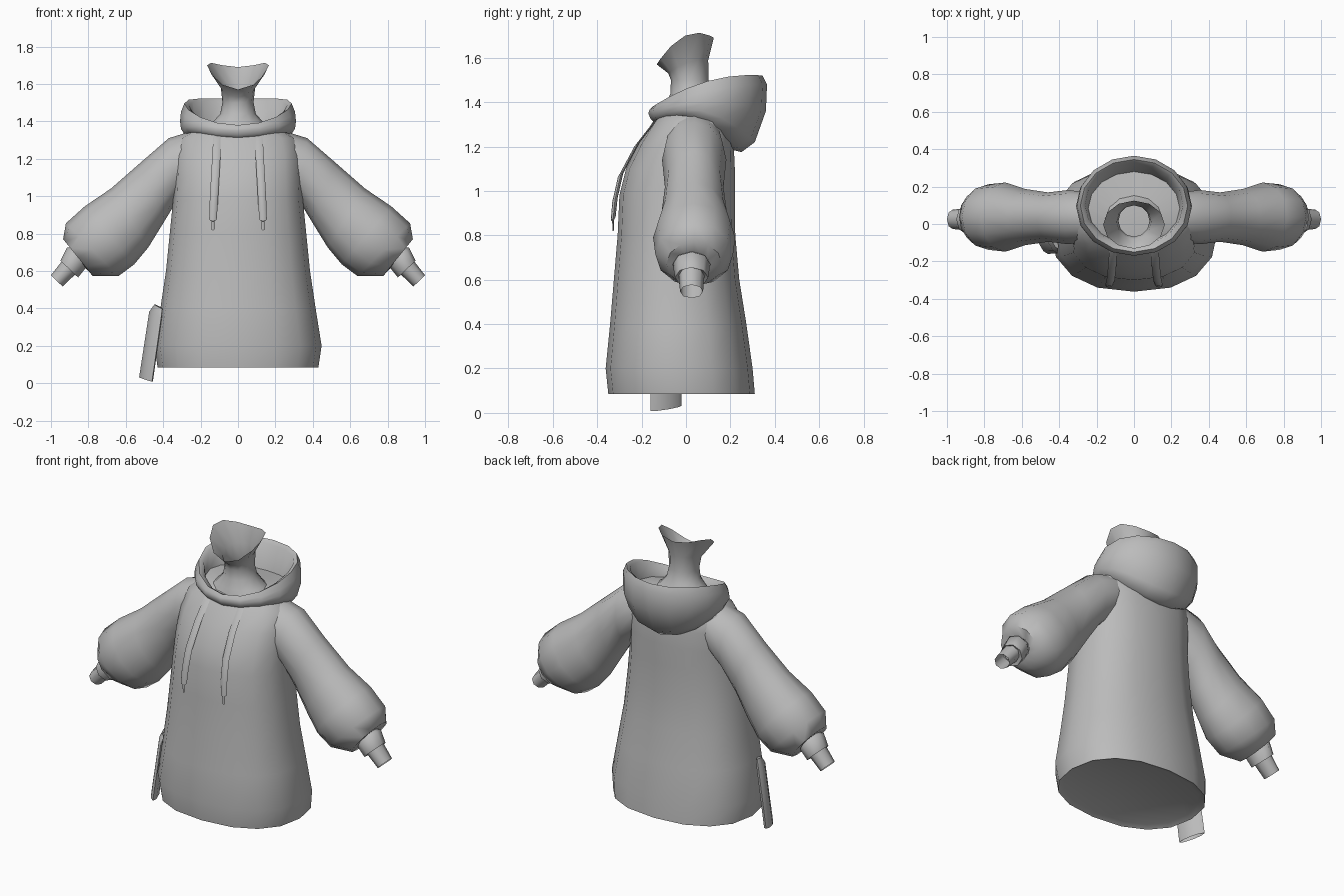
import bpy, bmesh, math
from mathutils import Vector

grey = bpy.data.materials.new("soft grey")
grey.diffuse_color = (0.5, 0.5, 0.5, 1)


def loft(name, rings, cap_start=False, cap_end=False, angle=60):
    """Skin a list of equal-length point rings."""
    bm = bmesh.new()
    rows = [[bm.verts.new(p) for p in r] for r in rings]
    n = len(rows[0])
    for a, b in zip(rows, rows[1:]):
        for i in range(n):
            j = (i + 1) % n
            bm.faces.new((a[i], a[j], b[j], b[i]))
    if cap_start:
        bm.faces.new(rows[0][::-1])
    if cap_end:
        bm.faces.new(rows[-1])
    bmesh.ops.recalc_face_normals(bm, faces=bm.faces)
    me = bpy.data.meshes.new(name)
    bm.to_mesh(me)
    bm.free()
    me.materials.append(grey)
    ob = bpy.data.objects.new(name, me)
    bpy.context.collection.objects.link(ob)
    bpy.ops.object.select_all(action='DESELECT')
    ob.select_set(True)
    bpy.context.view_layer.objects.active = ob
    bpy.ops.object.shade_smooth_by_angle(angle=math.radians(angle))
    return ob


def hoop(rx, y0, y1, zf, zs=None, zb=None, n=16, power=1.0):
    """Ring around z whose height differs at the front, sides and back."""
    zs = zf if zs is None else zs
    zb = zf if zb is None else zb
    pts = []
    for i in range(n):
        t = 2 * math.pi * i / n - math.pi / 2
        c, s = math.cos(t), math.sin(t)
        z = zs + (zb - zf) / 2 * s + ((zb + zf) / 2 - zs) * s * s
        x = math.copysign(abs(c) ** power, c) * rx
        y = (y0 + y1) / 2 + math.copysign(abs(s) ** power, s) * (y1 - y0) / 2
        pts.append((x, y, z))
    return pts


def oval(centre, u, v, n):
    return [Vector(centre) + Vector(u) * math.cos(2 * math.pi * i / n)
            + Vector(v) * math.sin(2 * math.pi * i / n) for i in range(n)]


# Body: half width, front y, back y, height
body = [(0.40, -0.32, 0.27, 0.10), (0.43, -0.35, 0.31, 0.085),
        (0.447, -0.362, 0.30, 0.20), (0.415, -0.342, 0.272, 0.40),
        (0.385, -0.325, 0.24, 0.60), (0.365, -0.308, 0.222, 0.80),
        (0.347, -0.30, 0.22, 0.98), (0.343, -0.27, 0.22, 1.10),
        (0.338, -0.215, 0.215, 1.21), (0.315, -0.15, 0.20, 1.31),
        (0.23, -0.11, 0.16, 1.36)]
loft("hoodie_body", [hoop(*r, power=0.86) for r in body], cap_start=True)

# Hood lying open around the neck
hood = [(0.22, -0.11, 0.19, 1.31, 1.31, 1.19), (0.285, -0.14, 0.25, 1.305, 1.33, 1.175),
        (0.305, -0.16, 0.31, 1.325, 1.36, 1.22), (0.31, -0.17, 0.36, 1.35, 1.40, 1.36),
        (0.305, -0.165, 0.365, 1.365, 1.45, 1.48), (0.287, -0.15, 0.345, 1.38, 1.495, 1.52),
        (0.262, -0.12, 0.325, 1.36, 1.485, 1.50), (0.245, -0.11, 0.28, 1.345, 1.38, 1.36),
        (0.12, -0.09, 0.14, 1.36, 1.38, 1.38)]
loft("hood", [hoop(*r) for r in hood])

# Neck with a flared open top
neck = [(0.19, -0.10, 0.17, 1.35), (0.14, -0.09, 0.145, 1.39), (0.095, -0.07, 0.115, 1.44),
        (0.083, -0.068, 0.102, 1.50), (0.092, -0.08, 0.10, 1.53, 1.58, 1.59),
        (0.165, -0.132, 0.125, 1.57, 1.70, 1.69)]
loft("neck", [hoop(*r, n=12) for r in neck])

# Sleeve parts: upper x, z, lower x, z, depth
sleeve = [(0.24, 1.35, 0.25, 1.05, 0.13), (0.37, 1.31, 0.33, 0.97, 0.145),
          (0.52, 1.18, 0.40, 0.855, 0.132), (0.68, 1.04, 0.48, 0.725, 0.15),
          (0.82, 0.945, 0.555, 0.635, 0.185), (0.92, 0.855, 0.64, 0.572, 0.175),
          (0.935, 0.77, 0.775, 0.572, 0.125), (0.88, 0.715, 0.82, 0.62, 0.07)]
cuff = [(0.87, 0.73, 0.80, 0.64, 0.06), (0.915, 0.725, 0.815, 0.615, 0.085),
        (0.95, 0.655, 0.855, 0.565, 0.075), (0.93, 0.655, 0.87, 0.585, 0.05)]
wrist = [(0.92, 0.68, 0.84, 0.61, 0.06), (1.0, 0.577, 0.938, 0.517, 0.052)]

for side, tag in ((-1, "left"), (1, "right")):
    for name, table, n in (("sleeve", sleeve, 12), ("cuff", cuff, 8), ("wrist", wrist, 8)):
        rings = []
        for ux, uz, lx, lz, d in table:
            c = (side * (ux + lx) / 2, 0.037 if n == 12 else 0.025, (uz + lz) / 2)
            u = (side * (ux - lx) / 2, 0, (uz - lz) / 2)
            rings.append(oval(c, u, (0, d, 0), n))
        loft(f"{tag}_{name}", rings)

    # Drawstring with a narrow tip: x, y, z, radius
    cord = [(0.112, -0.135, 1.32, 0.02), (0.116, -0.22, 1.21, 0.022),
            (0.124, -0.295, 1.07, 0.022), (0.13, -0.32, 0.96, 0.022),
            (0.134, -0.328, 0.875, 0.02), (0.134, -0.328, 0.868, 0.008),
            (0.134, -0.328, 0.82, 0.007)]
    loft(f"{tag}_drawstring",
         [oval((side * x, y, z), (r, 0, 0), (0, r * 0.55, r * 0.4), 8) for x, y, z, r in cord],
         True, True)

# Hanging strap beside the hem
strap = [(-0.425, -0.09, 0.41, 0.6), (-0.44, -0.09, 0.37, 0.95), (-0.492, -0.09, 0.02, 1.0)]
loft("side_strap",
     [oval((x, y, z), (-0.032 * k, 0.07 * k, 0.012), (0.02 * k, 0.009 * k, -0.004), 8)
      for x, y, z, k in strap], True, False)
